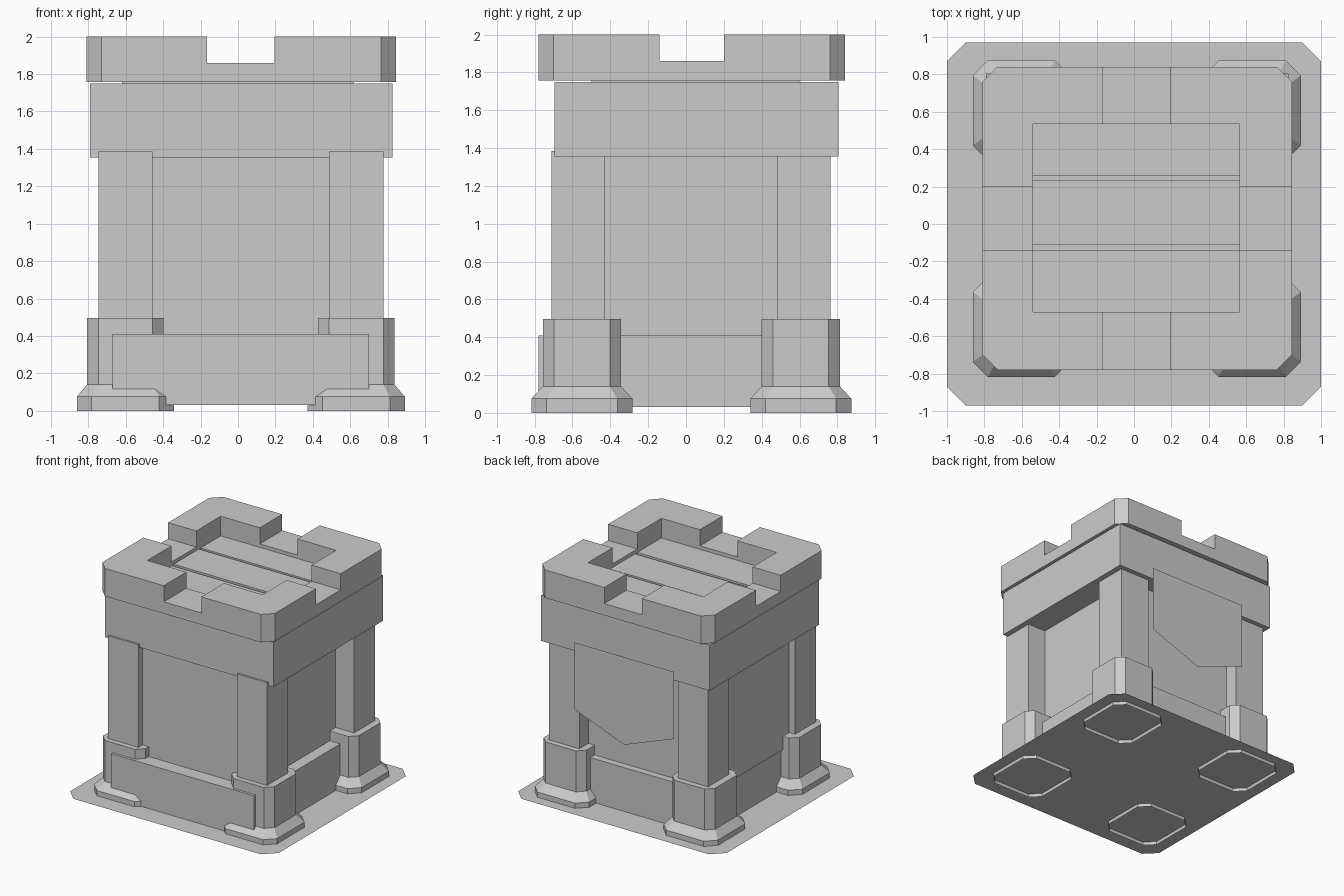
import bpy, bmesh

if "Cube" in bpy.data.objects:
    bpy.data.objects.remove(bpy.data.objects["Cube"])


def octagon(x0, x1, y0, y1, c):
    return [(x0 + c, y0), (x1 - c, y0), (x1, y0 + c), (x1, y1 - c),
            (x1 - c, y1), (x0 + c, y1), (x0, y1 - c), (x0, y0 + c)]


def finish(name, bm):
    me = bpy.data.meshes.new(name)
    bm.to_mesh(me)
    bm.free()
    ob = bpy.data.objects.new(name, me)
    bpy.context.collection.objects.link(ob)
    return ob


def loft(name, rings, bottom=True):
    """Stack of (outline, z) rings, capped on top and optionally below."""
    bm = bmesh.new()
    loops = [[bm.verts.new((x, y, z)) for x, y in pts] for pts, z in rings]
    for lo, hi in zip(loops, loops[1:]):
        n = len(lo)
        for i in range(n):
            j = (i + 1) % n
            bm.faces.new((lo[i], lo[j], hi[j], hi[i]))
    bm.faces.new(loops[-1])
    if bottom and len(loops) > 1:
        bm.faces.new(loops[0][::-1])
    return finish(name, bm)


def box(name, x0, x1, y0, y1, z0, z1):
    pts = [(x0, y0), (x1, y0), (x1, y1), (x0, y1)]
    return loft(name, [(pts, z0), (pts, z1)])


# Ground plate: a single flat sheet with clipped corners
loft("ground_plate", [(octagon(-1, 1, -0.97, 0.97, 0.1), 0.03)])

# Corner feet (open below) and square columns
for sx, cx in (("left", -0.602), ("right", 0.632)):
    for sy, cy, py in (("front", -0.55, -0.57), ("back", 0.607, 0.622)):
        wide = octagon(cx - 0.26, cx + 0.26, cy - 0.267, cy + 0.267, 0.08)
        slim = octagon(cx - 0.205, cx + 0.205, cy - 0.207, cy + 0.207, 0.06)
        loft(f"{sy}_{sx}_foot",
             [(wide, 0), (wide, 0.075), (slim, 0.14), (slim, 0.495)], bottom=False)
        box(f"{sy}_{sx}_column", cx - 0.145, cx + 0.145,
            py - 0.142, py + 0.142, 0.45, 1.385)

# Tower body: plinth, walls, upper band
box("plinth", -0.67, 0.70, -0.78, 0.70, 0.03, 0.41)
box("walls", -0.69, 0.60, -0.655, 0.64, 0.38, 1.37)
box("upper_band", -0.79, 0.825, -0.695, 0.805, 1.355, 1.75)
box("deck_support", -0.62, 0.62, -0.5, 0.6, 1.70, 1.78)

# Battlement: clipped block, hollowed and notched
outline = octagon(-0.81, 0.845, -0.78, 0.84, 0.08)
battlement = loft("battlement", [(outline, 1.758), (outline, 2.0)])
cutters = [box("cut_opening", -0.54, 0.565, -0.47, 0.535, 1.80, 2.2),
           box("cut_notch_y", -0.165, 0.195, -1.2, 1.2, 1.86, 2.2),
           box("cut_notch_x", -1.2, 1.2, -0.14, 0.20, 1.86, 2.2)]
for cutter in cutters:
    mod = battlement.modifiers.new(cutter.name, 'BOOLEAN')
    mod.operation = 'DIFFERENCE'
    mod.solver = 'EXACT'
    mod.object = cutter
bpy.context.view_layer.update()
graph = bpy.context.evaluated_depsgraph_get()
carved = bpy.data.meshes.new_from_object(battlement.evaluated_get(graph))
battlement.modifiers.clear()
battlement.data = carved
for cutter in cutters:
    bpy.data.objects.remove(cutter)

# Floor planks inside the battlement
for i, (y0, y1) in enumerate(((-0.47, -0.14), (-0.11, 0.235), (0.26, 0.535))):
    box(f"floor_plank_{i + 1}", -0.54, 0.565, y0, y1, 1.79, 1.83)

# Banner: flat pointed sheet hanging on the back
bm = bmesh.new()
bm.faces.new([bm.verts.new((x, 0.828, z)) for x, z in
              ((0.49, 1.44), (0.49, 0.86), (0.012, 0.68), (-0.467, 0.86), (-0.467, 1.44))])
bm.normal_update()
for f in bm.faces:
    if f.normal.y < 0:
        f.normal_flip()
finish("back_banner", bm)
